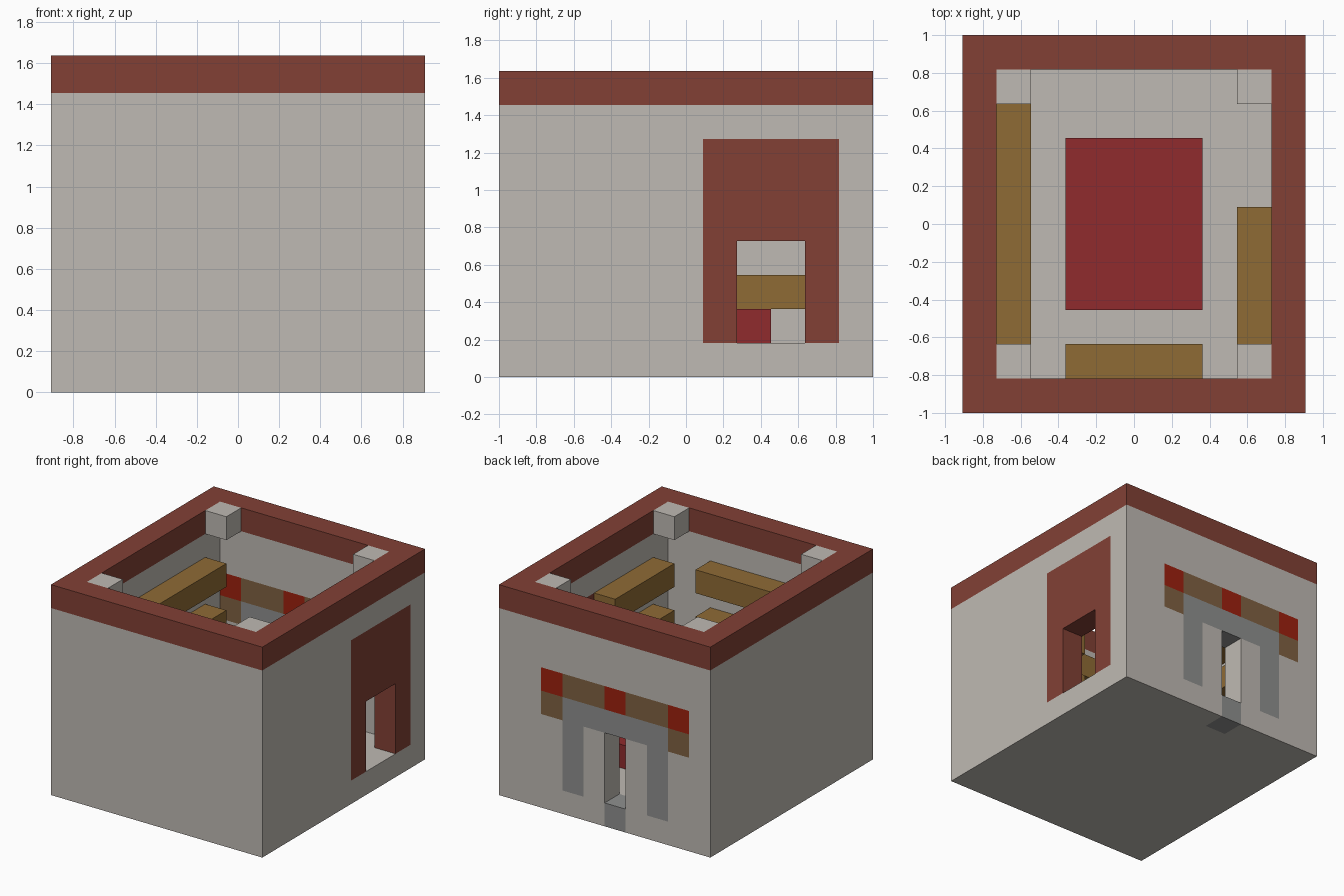
import bpy, bmesh
from math import radians
from mathutils import Vector

old = bpy.data.objects.get("Cube")
if old:
    bpy.data.objects.remove(old, do_unlink=True)

U = 2 / 11                      # one block
NX, NY, NZ = 10, 11, 9          # building size in blocks


def material(name, *rgb):
    lin = [((c / 255 + 0.055) / 1.055) ** 2.4 for c in rgb]
    m = bpy.data.materials.new(name)
    m.use_nodes = True
    m.diffuse_color = (*lin, 1)
    m.node_tree.nodes["Principled BSDF"].inputs["Base Color"].default_value = (*lin, 1)
    return m


MATS = {
    "plaster": material("pale_plaster", 191, 186, 179),
    "brick": material("brick_brown", 130, 64, 53),
    "wood": material("golden_wood", 143, 107, 53),
    "rug": material("crimson", 144, 43, 45),
    "timber": material("dull_timber", 128, 97, 66),
    "red": material("bright_red", 157, 33, 14),
    "stone": material("grey_stone", 143, 144, 143),
}


def block_part(name, size, rule):
    """Mesh of the blocks that rule(i, j, k) gives a colour, with inner faces left out."""
    cells = {(i, j, k): rule(i, j, k) for i in range(size[0])
             for j in range(size[1]) for k in range(size[2])}
    cells = {c: col for c, col in cells.items() if col}
    names = sorted(set(cells.values()))
    mesh = bpy.data.meshes.new(name)
    for n in names:
        mesh.materials.append(MATS[n])
    bm = bmesh.new()
    for cell, col in cells.items():
        for axis in range(3):
            for sign in (-1, 1):
                near = list(cell)
                near[axis] += sign
                if tuple(near) in cells:
                    continue
                n, a, b = Vector(), Vector(), Vector()
                n[axis] = sign / 2
                a[(axis + 1) % 3] = 0.5
                b[(axis + 2) % 3] = sign / 2
                mid = Vector(cell) + Vector((0.5, 0.5, 0.5)) + n
                ring = (mid - a - b, mid + a - b, mid + a + b, mid - a + b)
                face = bm.faces.new([bm.verts.new(p) for p in ring])
                face.material_index = names.index(col)
    bmesh.ops.remove_doubles(bm, verts=bm.verts, dist=0.01)
    bmesh.ops.dissolve_limit(bm, angle_limit=radians(1), verts=bm.verts,
                             edges=bm.edges, delimit={'MATERIAL'})
    for v in bm.verts:
        v.co = (v.co - Vector((NX / 2, NY / 2, 0))) * U
    bm.to_mesh(mesh)
    bm.free()
    ob = bpy.data.objects.new(name, mesh)
    bpy.context.collection.objects.link(ob)


def box(name, lo, hi, col):
    block_part(name, hi, lambda *c: col if all(a >= b for a, b in zip(c, lo)) else None)


def is_edge(i, j):
    return i in (0, NX - 1) or j in (0, NY - 1)


# Back wall: canopy pattern, posts and narrow doorway
def back_wall(i, k):
    if i == 4 and k < 4:
        return "stone" if k == 0 else None
    if k == 5 and 1 <= i <= 7:
        return "red" if i in (1, 4, 7) else "timber"
    if k == 4 and 1 <= i <= 7:
        return "timber" if i in (1, 7) else "stone"
    if i in (2, 6) and 1 <= k < 4:
        return "stone"
    return "plaster"


# Right wall: brick panel around a wide doorway
def right_wall(j, k):
    if 6 <= j < 10 and 1 <= k < 7:
        return None if 7 <= j < 9 and k < 4 else "brick"
    return "plaster"


def shell(i, j, k):
    if j == NY - 1:
        return back_wall(i, k)
    if i == NX - 1:
        return right_wall(j, k)
    return "plaster" if k == 0 or is_edge(i, j) else None


block_part("floor_and_walls", (NX, NY, NZ - 1), shell)
block_part("wall_rim", (NX, NY, NZ),
           lambda i, j, k: "brick" if k == NZ - 1 and is_edge(i, j) else None)

# Blocks in the inner corners of the rim
for side, i in (("right", 1), ("left", NX - 2)):
    for end, j in (("front", 1), ("back", NY - 2)):
        box(f"corner_block_{end}_{side}", (i, j, NZ - 1), (i + 1, j + 1, NZ), "plaster")

# Rug and three tiers of shelves along the walls
box("rug", (3, 3, 1), (7, 8, 2), "rug")
for tier, k in enumerate((2, 4, 6), 1):
    box(f"long_shelf_{tier}", (1, 2, k), (2, 9, k + 1), "wood")
    box(f"short_shelf_{tier}", (8, 2, k), (9, 6, k + 1), "wood")
    box(f"front_shelf_{tier}", (3, 1, k), (7, 2, k + 1), "wood")
